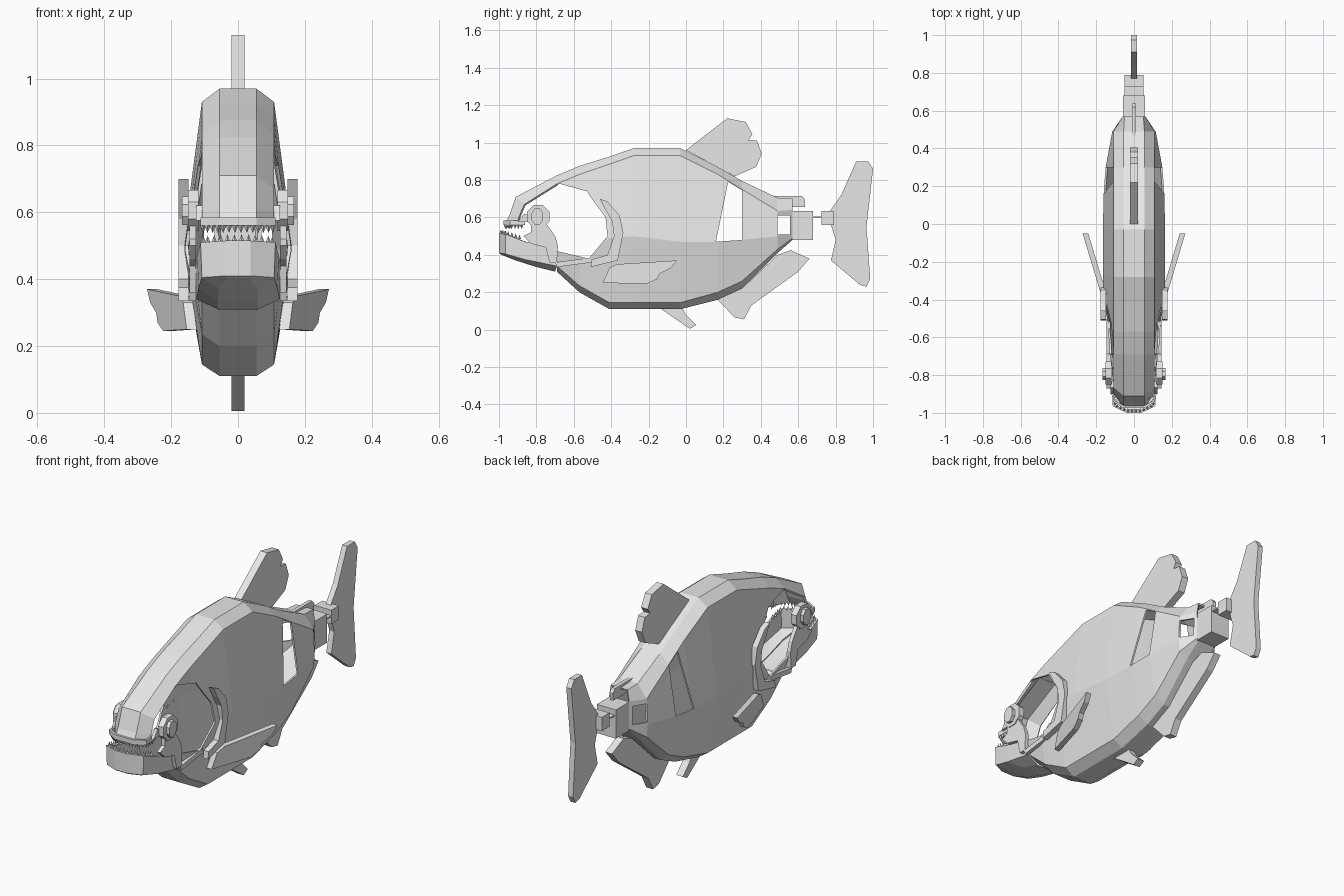
import bpy, bmesh, math
from mathutils import Vector

if "Cube" in bpy.data.objects:
    bpy.data.objects.remove(bpy.data.objects["Cube"])

grey = bpy.data.materials.new("light_grey")
grey.diffuse_color = (0.8, 0.8, 0.8, 1)
grey.use_nodes = True
grey.node_tree.nodes["Principled BSDF"].inputs["Base Color"].default_value = grey.diffuse_color


def make(name, verts, faces):
    """Flat-shaded mesh object with consistent outward normals."""
    me = bpy.data.meshes.new(name)
    me.from_pydata(verts, [], faces)
    bm = bmesh.new()
    bm.from_mesh(me)
    bmesh.ops.recalc_face_normals(bm, faces=bm.faces)
    bm.to_mesh(me)
    bm.free()
    me.materials.append(grey)
    ob = bpy.data.objects.new(name, me)
    bpy.context.collection.objects.link(ob)
    return ob


def plate(name, outline, xa, xb, slant=0.0, y0=0.0):
    """Side outline (y, z) extruded between xa and xb; slant swings it outward."""
    n = len(outline)
    verts = [(x + slant * (y - y0), y, z) for x in (xa, xb) for y, z in outline]
    faces = [tuple(range(n)), tuple(range(2 * n - 1, n - 1, -1))]
    faces += [(i, (i + 1) % n, n + (i + 1) % n, n + i) for i in range(n)]
    return make(name, verts, faces)


def pair(name, outline, xa, xb, slant=0.0, y0=0.0):
    plate(name + "_right", outline, xa, xb, slant, y0)
    plate(name + "_left", outline, -xa, -xb, -slant, y0)


def loft(name, rows, closed, thickness):
    """Skin over rows of points, thickened inward."""
    n = len(rows[0])
    verts = [p for r in rows for p in r]
    faces = []
    for i in range(len(rows) - 1):
        for j in range(n if closed else n - 1):
            k = (j + 1) % n
            faces.append((i * n + j, i * n + k, (i + 1) * n + k, (i + 1) * n + j))
    ob = make(name, verts, faces)
    so = ob.modifiers.new("wall", 'SOLIDIFY')
    so.thickness = thickness
    so.offset = -1
    return ob


# Body shell: y, heights of top / top bevel / flank / bottom bevel / bottom,
# half widths of ridge / bevel / flank
stations = [
    (-.69, .825, .78, .44, .34, .31, .055, .108, .135),
    (-.57, .875, .83, .46, .235, .20, .055, .108, .15),
    (-.41, .925, .885, .49, .145, .11, .055, .108, .16),
    (-.28, .97, .93, .50, .145, .11, .055, .108, .165),
    (-.03, .97, .93, .47, .145, .11, .055, .108, .165),
    (.17, .87, .83, .47, .20, .16, .055, .108, .16),
    (.30, .795, .75, .48, .26, .22, .055, .108, .15),
    (.49, .705, .635, .50, .43, .41, .055, .108, .115),
    (.57, .70, .64, .54, .49, .48, .05, .06, .06),
]
rows = []
for y, zt, za, zm, zb, z0, wt, wb, wm in stations:
    half = [(wt, zt), (wb, za), (wm, zm), (wb, zb), (wt, z0)]
    ring = half + [(-x, z) for x, z in reversed(half)]
    rows.append([(x, y, z) for x, z in ring])
body = loft("body_shell", rows, True, .01)

# Cheek, rear flank and tail-joint openings
openings = [
    [(-.8, .43), (-.69, .42), (-.52, .38), (-.42, .5), (-.43, .6), (-.49, .68),
     (-.53, .74), (-.675, .78), (-.8, .74)],
    [(.225, .79), (.16, .47), (.30, .48), (.30, .745)],
    [(.49, .51), (.555, .51), (.555, .61), (.49, .61)],
]
for i, o in enumerate(openings):
    cutter = plate("opening_cutter_%d" % i, o, -.4, .4)
    cutter.hide_render = True
    cutter.hide_viewport = True
    bo = body.modifiers.new("opening", 'BOOLEAN')
    bo.operation = 'DIFFERENCE'
    bo.solver = 'EXACT'
    bo.object = cutter

# Snout: arched strip running forward from the back
snout_pts = [(-.69, .825, -.69, .78), (-.91, .71, -.865, .67),
             (-.945, .61, -.895, .60), (-.97, .565, -.90, .56)]
loft("snout", [[(-.108, yb, zb), (-.055, y, z), (.055, y, z), (.108, yb, zb)]
               for y, z, yb, zb in snout_pts], False, .012)


def horseshoe(points):
    """Right-side (x, y, z) points running back to front, mirrored to the left."""
    return list(points) + [(-x, y, z) for x, y, z in reversed(points)]


# Upper lip and lower jaw
loft("upper_lip", [
    horseshoe([(.112, -.86, .585), (.112, -.94, .585), (.055, -.975, .585)]),
    horseshoe([(.112, -.86, .56), (.112, -.94, .56), (.055, -.975, .56)])], False, .012)
rim = horseshoe([(.13, -.69, .44), (.122, -.86, .47), (.112, -.965, .51), (.038, -1, .515)])
bevel = horseshoe([(.125, -.69, .34), (.118, -.86, .375), (.108, -.965, .405), (.038, -1, .41)])
keel = horseshoe([(.06, -.70, .31), (.06, -.80, .335), (.058, -.91, .37), (.035, -.985, .40)])
loft("lower_jaw", [rim, bevel, keel], False, .012)
n = len(keel)
make("jaw_floor", keel, [(i, i + 1, n - 2 - i, n - 1 - i) for i in range(n // 2 - 1)])


def teeth(name, path, count, height, radius=.009):
    """Row of small pyramids spaced evenly along a path."""
    pts = [Vector(p) for p in path]
    lens = [(b - a).length for a, b in zip(pts, pts[1:])]
    verts, faces = [], []
    for t in range(count):
        d = sum(lens) * (t + .5) / count
        s = 0
        while d > lens[s] and s < len(lens) - 1:
            d -= lens[s]
            s += 1
        c = pts[s].lerp(pts[s + 1], d / lens[s])
        b = len(verts)
        for a in range(4):
            ang = a * math.pi / 2
            verts.append((c.x + radius * math.cos(ang), c.y + radius * math.sin(ang), c.z))
        verts.append((c.x, c.y, c.z + height))
        faces += [(b, b + 1, b + 4), (b + 1, b + 2, b + 4), (b + 2, b + 3, b + 4),
                  (b + 3, b, b + 4), (b + 3, b + 2, b + 1, b)]
    make(name, verts, faces)


teeth("upper_teeth", horseshoe([(.104, -.87, .56), (.104, -.935, .56), (.05, -.966, .56)]), 20, -.022)
teeth("lower_teeth", horseshoe([(.106, -.88, .482), (.102, -.96, .505), (.035, -.99, .51)]), 18, .025)


# Eyes: octagonal socket with a raised faceted eye
def octagon(cy, cz, ry, rz):
    return [(cy + ry * math.cos(math.pi * (i + .5) / 4), cz + rz * math.sin(math.pi * (i + .5) / 4))
            for i in range(8)]


pair("eye_socket", octagon(-.79, .605, .066, .066), .118, .15)
pair("eye", octagon(-.795, .605, .034, .046), .15, .168)

# Jaw hinge levers, cheek tabs and gill covers
pair("jaw_hinge", [(-.83, .56), (-.745, .565), (-.70, .50), (-.685, .45), (-.69, .36), (-.73, .36),
                   (-.75, .44), (-.83, .46), (-.87, .50), (-.83, .52)], .125, .145)
pair("cheek_tab", [(-.90, .575), (-.84, .575), (-.83, .61), (-.865, .62)], .108, .125)
pair("jaw_link", [(-.70, .36), (-.51, .385), (-.50, .36), (-.69, .335)], .125, .145)
pair("gill_cover", [(-.46, .70), (-.42, .685), (-.355, .61), (-.335, .52), (-.365, .37), (-.51, .335),
                    (-.505, .375), (-.42, .40), (-.385, .50), (-.395, .58), (-.43, .64)], .148, .178)

# Fins
plate("dorsal_fin", [(0, .96), (.22, 1.13), (.32, 1.11), (.355, 1.045), (.335, 1.015), (.38, 1.01),
                     (.405, .94), (.375, .87), (.26, .82)], -.02, .02)
plate("adipose_fin", [(.45, .715), (.62, .715), (.637, .695), (.635, .655), (.5, .655)], -.01, .01)
plate("anal_fin", [(.17, .16), (.26, .065), (.31, .055), (.35, .13), (.60, .31), (.66, .38),
                   (.56, .425), (.49, .40), (.30, .22)], -.02, .02)
plate("pelvic_fin", [(-.14, .115), (.02, .005), (.055, .025), (.0, .08), (-.02, .115)], -.02, .02)
pair("pectoral_fin", [(-.445, .25), (-.41, .33), (-.37, .35), (-.05, .37), (-.08, .33), (-.14, .30),
                      (-.155, .27), (-.21, .245)], .125, .155, .3, -.44)

# Tail joint and tail fin
plate("tail_block", [(.565, .48), (.68, .48), (.68, .635), (.565, .635)], -.057, .057)
plate("tail_hinge", [(.725, .56), (.79, .56), (.79, .635), (.725, .635)], -.05, .05)
plate("tail_hinge_strip", [(.67, .60), (.74, .60), (.74, .606), (.67, .606)], -.05, .05)
plate("tail_fin", [(.77, .635), (.83, .72), (.91, .90), (.975, .90), (1, .86), (.965, .55), (.985, .27),
                   (.965, .23), (.93, .24), (.775, .37), (.80, .48), (.775, .56)], -.015, .015)
